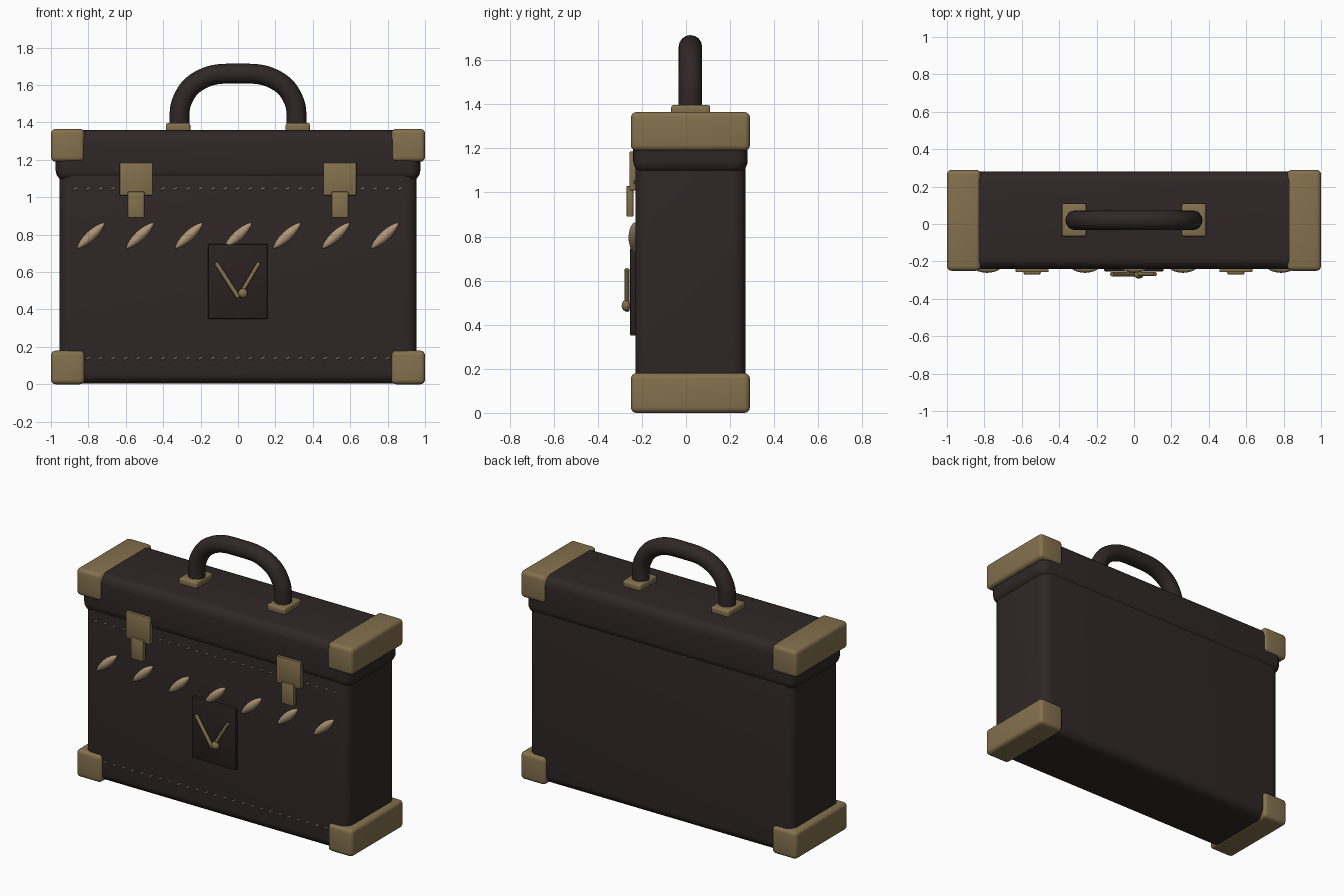
import bpy, math
from mathutils import Vector

if "Cube" in bpy.data.objects:
    bpy.data.objects.remove(bpy.data.objects["Cube"])


def mat(name, rgb):
    m = bpy.data.materials.new(name)
    m.diffuse_color = (*rgb, 1)
    m.use_nodes = True
    m.node_tree.nodes["Principled BSDF"].inputs["Base Color"].default_value = m.diffuse_color
    return m


LEATHER = mat("dark leather", (0.030, 0.020, 0.020))
PANEL = mat("panel leather", (0.024, 0.015, 0.015))
BRASS = mat("aged brass", (0.23, 0.165, 0.075))
BONE = mat("bone", (0.42, 0.30, 0.18))
THREAD = mat("thread", (0.25, 0.19, 0.13))


def smooth(ob, deg=40):
    bpy.ops.object.select_all(action='DESELECT')
    ob.select_set(True)
    bpy.context.view_layer.objects.active = ob
    bpy.ops.object.shade_smooth_by_angle(angle=math.radians(deg))


def box(name, x, y, z, m, bevel=0.0, seg=4):
    """Rounded box from (min, max) ranges."""
    bpy.ops.mesh.primitive_cube_add(size=1)
    ob = bpy.context.object
    ob.name = name
    for v in ob.data.vertices:
        v.co = [r[0] if c < 0 else r[1] for c, r in zip(v.co, (x, y, z))]
    ob.data.materials.append(m)
    if bevel:
        b = ob.modifiers.new("bevel", 'BEVEL')
        b.width, b.segments = bevel, seg
        bpy.ops.object.modifier_apply(modifier="bevel")
    smooth(ob)
    return ob


def spindle(name, loc, size, tilt, m, seg=12, power=1.0):
    """Stretched sphere, tilted in the front plane."""
    bpy.ops.mesh.primitive_uv_sphere_add(segments=seg, ring_count=seg // 2 + 2, location=loc,
                                         rotation=(0, tilt, 0))
    ob = bpy.context.object
    ob.name = name
    for v in ob.data.vertices:
        k = max(0.0, 1 - v.co.z ** 2) ** ((power - 1) / 2)
        v.co = (v.co.x * k * size[0], v.co.y * k * size[1], v.co.z * size[2])
    ob.data.materials.append(m)
    smooth(ob, 60)


def rod(name, a, b, r, m):
    a, b = Vector(a), Vector(b)
    bpy.ops.mesh.primitive_cylinder_add(vertices=12, radius=r, depth=(b - a).length,
                                        location=(a + b) / 2)
    ob = bpy.context.object
    ob.name = name
    ob.rotation_euler = (b - a).to_track_quat('Z', 'Y').to_euler()
    ob.data.materials.append(m)
    smooth(ob)


# case and lid
box("case_body", (-0.955, 0.955), (-0.23, 0.27), (0.003, 1.2), LEATHER, 0.06, 6)
box("case_lid", (-0.975, 0.975), (-0.24, 0.28), (1.085, 1.36), LEATHER, 0.06, 6)

# brass end caps, bottom and top
for side, xr in (("left", (-1.0, -0.82)), ("right", (0.82, 1.0))):
    box("bottom_cap_" + side, xr, (-0.25, 0.29), (0, 0.18), BRASS, 0.025)
    box("top_cap_" + side, xr, (-0.25, 0.29), (1.19, 1.365), BRASS, 0.025)

# latches and handle feet
for side, s in (("left", -1), ("right", 1)):
    x = 0.545 * s
    box("latch_plate_" + side, (x - 0.088, x + 0.088), (-0.257, -0.225), (1.01, 1.185), BRASS, 0.004, 2)
    box("latch_tongue_" + side, (x - 0.045, x + 0.045), (-0.27, -0.238), (0.89, 1.03), BRASS, 0.006, 2)
    x = 0.32 * s
    box("handle_foot_" + side, (x - 0.065, x + 0.065), (-0.067, 0.11), (1.35, 1.397), BRASS, 0.012, 3)

# arched handle
cu = bpy.data.curves.new("handle", 'CURVE')
cu.dimensions = '3D'
cu.bevel_depth, cu.bevel_resolution, cu.resolution_u = 0.053, 6, 10
cu.use_fill_caps = True
half = [(0.315, 1.37), (0.297, 1.52), (0.205, 1.625)]
path = [(-x, z) for x, z in half] + [(0, 1.661)] + half[::-1]
sp = cu.splines.new('BEZIER')
sp.bezier_points.add(len(path) - 1)
for p, (x, z) in zip(sp.bezier_points, path):
    p.co = (x, 0.02, z)
    p.handle_left_type = p.handle_right_type = 'AUTO'
handle = bpy.data.objects.new("handle", cu)
bpy.context.collection.objects.link(handle)
cu.materials.append(LEATHER)
bpy.ops.object.select_all(action='DESELECT')
handle.select_set(True)
bpy.context.view_layer.objects.active = handle
bpy.ops.object.convert(target='MESH')
smooth(bpy.context.object, 50)

# row of slanted bone toggles
for i in range(7):
    spindle(f"bone_toggle_{i}", (-0.786 + 0.262 * i, -0.235, 0.795), (0.027, 0.026, 0.101),
            math.radians(47), BONE, 16, 1.5)

# stitching rows
for z in (0.14, 1.047):
    for i in range(27):
        spindle("stitch", (-0.867 + 0.0667 * i, -0.232, z), (0.006, 0.007, 0.018),
                math.radians(60), THREAD, 8)

# front panel with two rods and a stud
box("front_panel", (-0.16, 0.158), (-0.253, -0.225), (0.35, 0.75), PANEL, 0.006, 2)
rod("panel_rod_left", (-0.118, -0.268, 0.65), (0.002, -0.268, 0.465), 0.012, BRASS)
rod("panel_rod_right", (0.113, -0.268, 0.65), (0.018, -0.268, 0.49), 0.011, BRASS)
spindle("panel_stud", (0.026, -0.272, 0.487), (0.026, 0.02, 0.026), 0, BRASS, 12)
